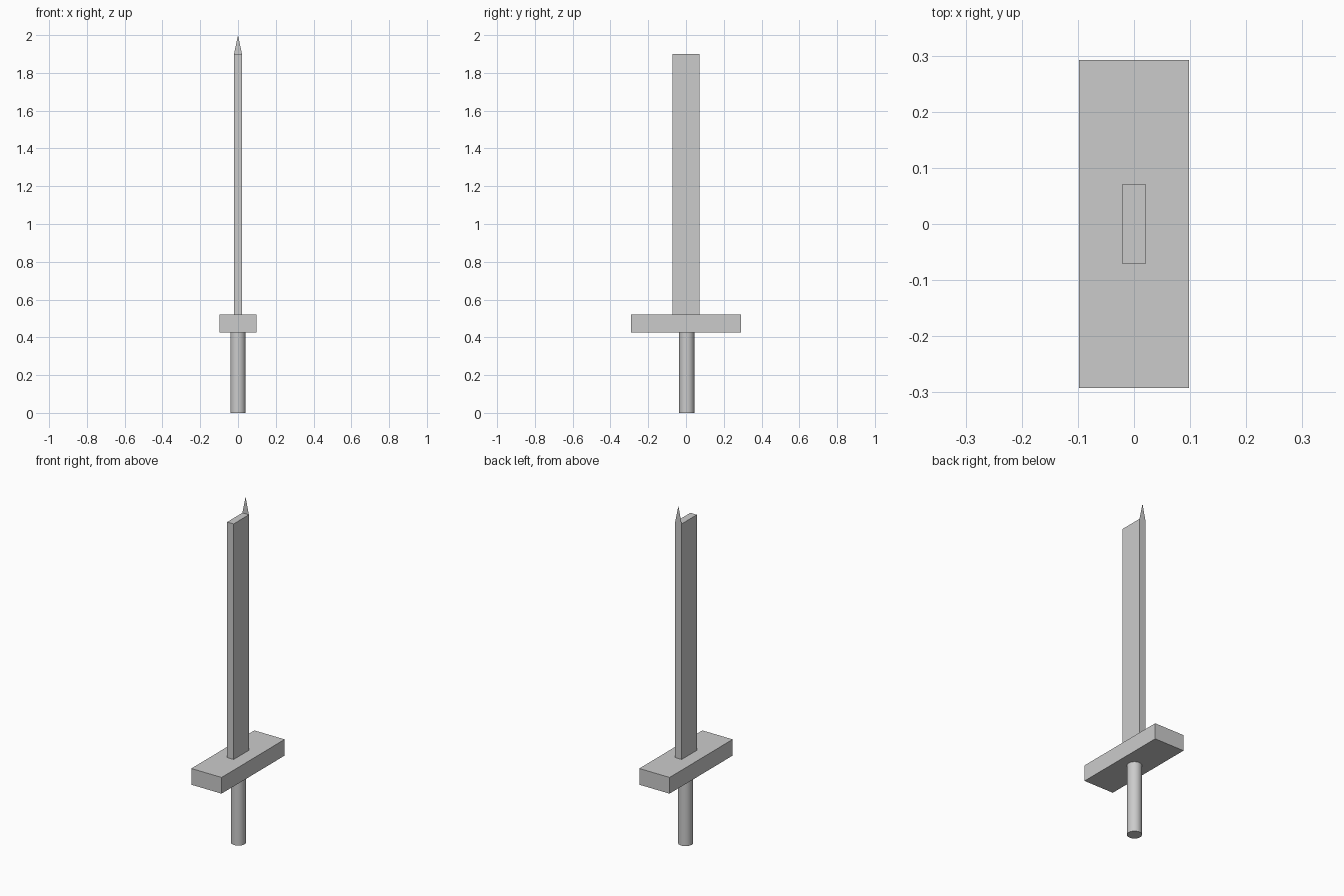
import bpy
import math

if "Cube" in bpy.data.objects:
    bpy.data.objects.remove(bpy.data.objects["Cube"])


def box(name, half_x, half_y, z0, z1):
    bpy.ops.mesh.primitive_cube_add(size=1, location=(0, 0, (z0 + z1) / 2))
    ob = bpy.context.object
    ob.name = name
    ob.scale = (2 * half_x, 2 * half_y, z1 - z0)
    bpy.ops.object.transform_apply(location=False, rotation=False, scale=True)
    return ob


GUARD_BOTTOM, GUARD_TOP, BLADE_TOP = 0.425, 0.52, 1.90
BLADE_X, BLADE_Y = 0.021, 0.0705

# Round grip
bpy.ops.mesh.primitive_cylinder_add(vertices=32, radius=0.04, depth=GUARD_BOTTOM,
                                    location=(0, 0.004, GUARD_BOTTOM / 2))
bpy.context.object.name = "grip"
bpy.ops.object.shade_smooth_by_angle(angle=math.radians(30))

# Crossguard and flat blade
box("crossguard", 0.098, 0.292, GUARD_BOTTOM, GUARD_TOP)
box("blade", BLADE_X, BLADE_Y, GUARD_TOP, BLADE_TOP)

# Point: a cone pressed flat against the back edge of the blade
bpy.ops.mesh.primitive_cone_add(vertices=32, radius1=BLADE_X, radius2=0,
                                depth=2.0 - BLADE_TOP,
                                location=(0, BLADE_Y, (2.0 + BLADE_TOP) / 2))
point = bpy.context.object
point.name = "blade_point"
point.scale.y = 0.01
bpy.ops.object.transform_apply(location=False, rotation=False, scale=True)
